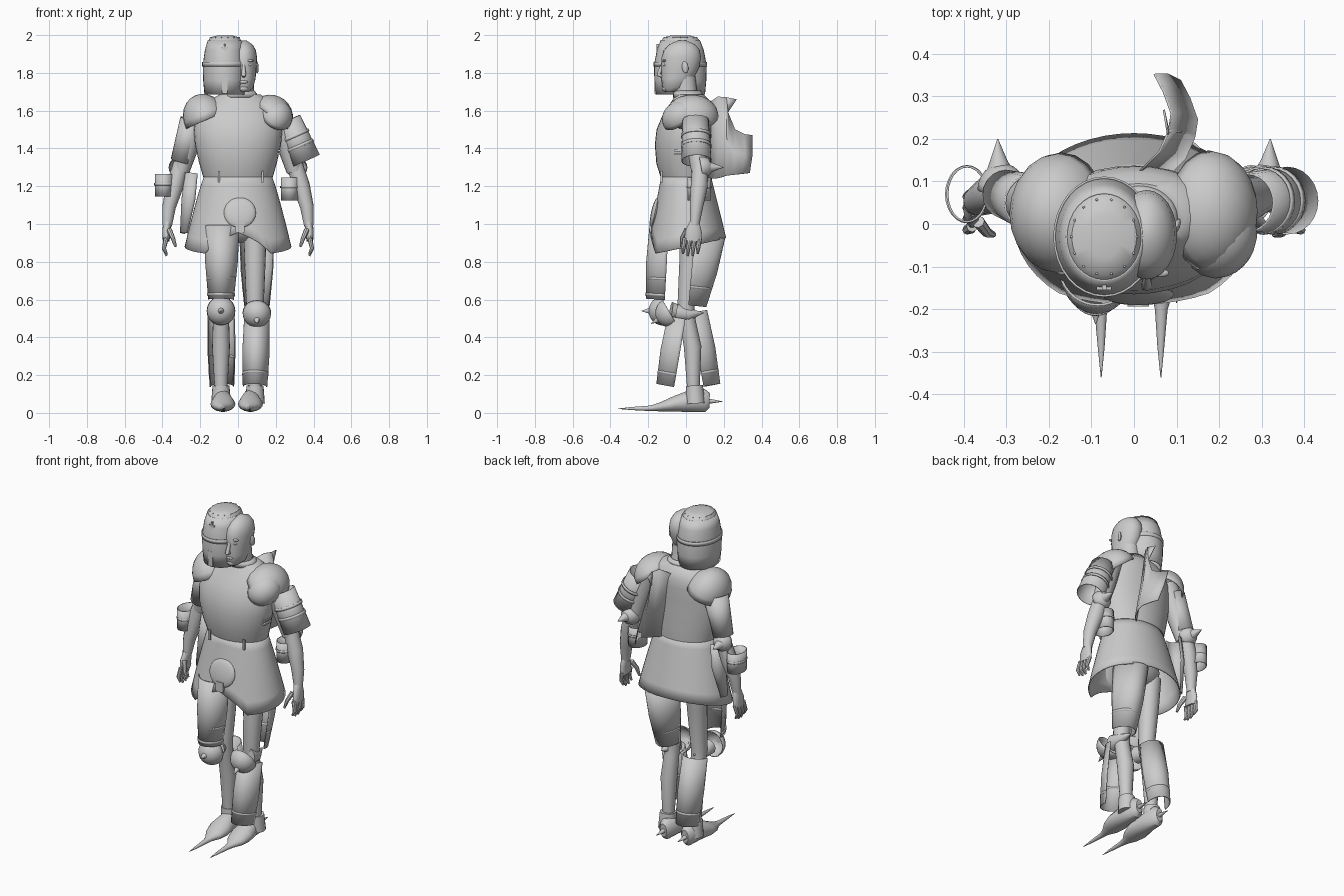
import bpy, bmesh
from math import sin, cos, pi, radians
from mathutils import Vector, Euler, Matrix

cube = bpy.data.objects.get("Cube")
if cube:
    bpy.data.objects.remove(cube)

steel = bpy.data.materials.new("steel_grey")
steel.use_nodes = True
steel.diffuse_color = (0.6, 0.6, 0.6, 1)
steel.node_tree.nodes["Principled BSDF"].inputs["Base Color"].default_value = steel.diffuse_color


def finish(name, bm, thick=0, angle=40):
    bmesh.ops.recalc_face_normals(bm, faces=bm.faces)
    mesh = bpy.data.meshes.new(name)
    bm.to_mesh(mesh)
    bm.free()
    mesh.materials.append(steel)
    for face in mesh.polygons:
        face.use_smooth = True
    mesh.set_sharp_from_angle(angle=radians(angle))
    obj = bpy.data.objects.new(name, mesh)
    bpy.context.scene.collection.objects.link(obj)
    if thick:
        mod = obj.modifiers.new("thickness", "SOLIDIFY")
        mod.thickness, mod.offset = thick, 0
    return obj


def skin(name, rows, closed, cap, thick=0):
    """Bridge rows of points into a surface."""
    bm = bmesh.new()
    grid = [[bm.verts.new(p) for p in row] for row in rows]
    n = len(grid[0])
    for low, high in zip(grid, grid[1:]):
        for i in range(n if closed else n - 1):
            j = (i + 1) % n
            bm.faces.new((low[i], low[j], high[j], high[i]))
    if closed and cap:
        bm.faces.new(grid[0])
        bm.faces.new(grid[-1])
    return finish(name, bm, thick)


def loft(name, rings, n=20, arc=None, thick=0, flat=False):
    """Elliptical rings (x, y, z, rx, ry); an arc in degrees leaves an open plate."""
    start, end = arc or (0, 360)
    steps = n if arc is None else n + 1
    rows = []
    for k, (x, y, z, rx, ry) in enumerate(rings):
        ahead, behind = rings[min(k + 1, len(rings) - 1)], rings[max(k - 1, 0)]
        t = (Vector(ahead[:3]) - Vector(behind[:3])).normalized()
        if flat:
            t = Vector((0, 0, 1))
        if t.z < -0.2:
            t = -t
        u = Vector((1, 0, 0))
        u = (u - t * u.dot(t)).normalized()
        v = t.cross(u)
        angles = [radians(start + (end - start) * i / n) for i in range(steps)]
        rows.append([Vector((x, y, z)) + u * rx * cos(a) + v * ry * sin(a) for a in angles])
    return skin(name, rows, arc is None, not thick, thick)


def limb(name, points, radii, n=14, **options):
    return loft(name, [(*p, r, r) for p, r in zip(points, radii)], n, **options)


def ball(name, centre, size, turn=(0, 0, 0), half=False, thick=0):
    bm = bmesh.new()
    bmesh.ops.create_uvsphere(bm, u_segments=20, v_segments=12, radius=1)
    if half:
        bmesh.ops.delete(bm, geom=[v for v in bm.verts if v.co.z < -0.1], context="VERTS")
    spin = Euler([radians(a) for a in turn]).to_matrix().to_4x4()
    place = Matrix.Translation(centre) @ spin @ Matrix.Diagonal((*size, 1))
    bmesh.ops.transform(bm, matrix=place, verts=bm.verts)
    return finish(name, bm, thick)


def block(name, centre, size):
    bm = bmesh.new()
    bmesh.ops.create_cube(bm, size=1)
    place = Matrix.Translation(centre) @ Matrix.Diagonal((*size, 1))
    bmesh.ops.transform(bm, matrix=place, verts=bm.verts)
    return finish(name, bm)


# Head, set beside the helmet
hx = 0.03
loft("head", [(hx, -.07, 1.70, .025, .04), (hx, -.06, 1.72, .05, .065), (hx, -.045, 1.77, .063, .085),
              (hx, -.03, 1.83, .068, .1), (hx, -.025, 1.88, .071, .105), (hx, -.022, 1.92, .065, .095),
              (hx, -.02, 1.95, .047, .07), (hx, -.02, 1.972, .015, .02)], 24, flat=True)
loft("neck", [(hx - .01, .02, 1.6, .075, .07), (hx, .0, 1.68, .055, .06), (hx, -.01, 1.78, .055, .06)], flat=True)
limb("nose", [(hx, -.122, 1.85), (hx, -.138, 1.81), (hx, -.145, 1.79), (hx, -.12, 1.78)], [.006, .011, .013, .008])
ball("lips", (hx, -.122, 1.752), (.022, .01, .009))
ball("chin", (hx, -.108, 1.718), (.025, .02, .018))
for s in (-1, 1):
    ball("ear", (hx + s * .07, -.005, 1.83), (.008, .018, .032), (10, 0, -s * 20))
    ball("eye", (hx + s * .028, -.113, 1.842), (.013, .009, .008))
    ball("brow", (hx + s * .03, -.115, 1.865), (.022, .01, .007))

# Great helmet with visor band, small cross and riveted crown
kx, ky = -0.07, -0.03
loft("helmet", [(kx, ky, 1.685, .105, .128), (kx, ky, 1.76, .112, .135), (kx, ky, 1.84, .114, .137),
                (kx, ky, 1.92, .103, .122), (kx, ky, 1.972, .088, .102)], 32, thick=.005, flat=True)
loft("helmet_crown", [(kx, ky, 1.97, .088, .102), (kx, ky, 1.988, .076, .088), (kx, ky, 1.998, .04, .05)], 32, flat=True)
loft("helmet_visor_band", [(kx, ky, z, .117, .139) for z in (1.835, 1.858)], 32, thick=.005, flat=True)
block("helmet_slot", (kx, -.164, 1.735), (.03, .008, .09))
block("helmet_cross_upright", (kx, -.149, 1.925), (.01, .012, .055))
block("helmet_cross_arm", (kx, -.15, 1.93), (.035, .01, .01))
for i in range(14):
    a = 2 * pi * i / 14
    ball("crown_rivet", (kx + .077 * cos(a), ky + .089 * sin(a), 1.987), (.003, .003, .003))

# Torso armour
loft("cuirass", [(0, 0, 1.25, .185, .135), (0, -.01, 1.32, .205, .147), (0, -.015, 1.42, .228, .15),
                 (0, -.01, 1.5, .234, .146), (0, .005, 1.57, .222, .132), (.005, .02, 1.62, .195, .115),
                 (.01, .025, 1.66, .15, .095), (.01, .02, 1.685, .11, .075)], 32, flat=True)
loft("gorget", [(.01, .015, 1.67, .1, .08), (.015, .005, 1.705, .07, .07)], 24, thick=.006, flat=True)
for x in (-.1, .13):
    block("waist_strap", (x, -.13, 1.25), (.012, .012, .06))
for z in (1.37, 1.39):
    block("side_buckle", (.215, -.03, z), (.02, .06, .01))

# Flared skirt, arched over the groin
rows = []
for step in range(7):
    t = step / 6
    row = []
    for i in range(48):
        a = 2 * pi * i / 48
        x, y = cos(a), sin(a)
        hem = .88 + .045 * y
        if y < 0:
            hem += .12 * max(0, 1 - abs(x) / .55) ** .5
        z = 1.27 + (hem - 1.27) * t
        f = (1.27 - z) / .4
        row.append((x * (.17 + .112 * f ** .85), .012 * f + y * (.125 + .087 * f), z))
    rows.append(row)
skin("skirt", rows, True, False, .006)
ball("codpiece", (.01, -.165, 1.06), (.085, .02, .082), (-12, 0, 0))
block("codpiece_tab", (.01, -.188, .985), (.05, .012, .06))
ball("pelvis", (0, .03, 1.0), (.14, .09, .1))

# Pauldrons
ball("right_pauldron", (-.17, .025, 1.55), (.115, .14, .14), (0, -24, 0), True, .006)
ball("left_pauldron", (.175, .03, 1.57), (.115, .14, .11), (0, 38, 0), True, .006)
ball("left_pauldron_lame", (.2, -.03, 1.565), (.085, .1, .085), (35, 35, 0), True, .005)

# Loose curved plate on the back
plate = [(.12, 1.64, 1.24, .04), (.17, 1.675, 1.24, .09), (.215, 1.67, 1.25, .11), (.222, 1.59, 1.255, .112),
         (.26, 1.5, 1.26, .118), (.31, 1.475, 1.265, .1), (.352, 1.47, 1.27, .078)]
skin("back_plate", [[(x - .03, y, top), (x, y, (top + low) / 2), (x + .03, y - .015, low)]
                    for y, top, low, x in plate], False, False, .005)
skin("back_plate_tip", [[(.08, .21, 1.672), (.082, .215, 1.59)], [(.07, .268, 1.66), (.08, .222, 1.59)]],
     False, False, .005)

# Arms with hands, elbow guards and bracers
for s in (-1, 1):
    side = "left_" if s > 0 else "right_"
    limb(side + "upper_arm", [(s * .2, .04, 1.6), (s * .25, .055, 1.45), (s * .3, .07, 1.28)], [.065, .057, .043])
    limb(side + "forearm", [(s * .3, .075, 1.32), (s * .335, .07, 1.2), (s * .365, .055, 1.09), (s * .375, .045, .99)],
         [.042, .046, .036, .025])
    loft(side + "palm", [(s * .373, .045, 1.01, .022, .027), (s * .38, .04, .96, .021, .045),
                         (s * .38, .035, .91, .018, .046)], 14)
    for i in range(4):
        y = .072 - i * .026
        limb(side + "finger", [(s * .38, y, .925), (s * .392, y - .008, .87),
                               (s * .378, y - .01, .825 + .012 * abs(i - 1.5))], [.013, .011, .006], 8)
    limb(side + "thumb", [(s * .365, .005, .97), (s * .345, -.02, .925), (s * .33, -.025, .88)], [.015, .012, .007], 8)
    ball(side + "elbow_guard", (s * .31, .08, 1.3), (.055, .055, .06), (-80, 0, 0), True, .005)
    limb(side + "elbow_spike", [(s * .315, .115, 1.3), (s * .318, .15, 1.3), (s * .32, .2, 1.3)], [.035, .02, .001], 12)

limb("left_arm_plate", [(.265, .05, 1.55), (.36, .055, 1.335)], [.068, .077], 24, thick=.005)
for f in (.35, .6):
    limb("left_arm_band", [(.265 + .095 * (f + d), .055, 1.55 - .215 * (f + d)) for d in (0, .07)],
         [.077, .078], 24, thick=.005)
limb("right_arm_plate", [(-.24, .05, 1.55), (-.3, .07, 1.33)], [.065, .055], 20, thick=.005)
loft("right_bracer", [(-.392, .07, z, .046, .065) for z in (1.145, 1.265)], 24, thick=.005, flat=True)
loft("left_bracer", [(.275, .07, z, .046, .06) for z in (1.125, 1.245)], 24, thick=.005, flat=True)
for x, z in ((-.392, 1.205), (.275, 1.19)):
    loft("bracer_band", [(x, .07, z + d, .049, .066) for d in (0, .012)], 24, thick=.005, flat=True)
limb("right_vambrace", [(-.235, .06, 1.27), (-.25, .06, 1.13), (-.28, .04, .95)], [.042, .047, .025], 14,
     arc=(90, 300), thick=.005)

# Legs and pointed armoured shoes
for s in (-1, 1):
    side = "left_" if s > 0 else "right_"
    x = s * .09
    limb(side + "leg", [(x, .03, .97), (x, .02, .8), (x, .0, .56), (x, .01, .48), (x, .035, .35), (x, .04, .1)],
         [.062, .056, .046, .043, .047, .032], 18)
    foot = s * .073 - .007
    loft(side + "shoe", [(foot, .125, .065, .022, .04), (foot, .1, .066, .043, .062), (foot, .02, .062, .05, .058),
                         (foot, -.06, .047, .066, .042), (foot, -.12, .034, .052, .028),
                         (foot, -.165, .027, .024, .018), (foot - s * .002, -.2, .024, .015, .014),
                         (foot - s * .003, -.29, .023, .008, .008), (foot - s * .003, -.36, .022, .001, .001)], 18)
    limb(side + "shoe_cuff", [(x, .05, .05), (x, .045, .145)], [.052, .045], 18)
    limb(side + "spur", [(foot, .11, .062), (foot, .195, .06)], [.016, .001], 10)


def leg_plate(name, top, bottom, arc, bands=()):
    """Half-round plate between two rings, with thin raised bands."""
    top, bottom = Vector(top), Vector(bottom)
    belly = (top + bottom) / 2 + Vector((0, 0, 0, .006, .008))
    loft(name, [top, belly, bottom], 20, arc, .006)
    for f in bands:
        lip = Vector((0, 0, 0, .004, .004))
        loft(name + "_band", [top.lerp(bottom, f + d) + lip for d in (0, .035)], 20, arc, .006)


front, rear = (175, 365), (-5, 185)
leg_plate("right_thigh_plate", (-.085, -.1, .99, .09, .09), (-.09, -.12, .6, .065, .09), front, (.7, .92))
leg_plate("left_thigh_plate", (.1, .06, .94, .09, .145), (.1, .02, .57, .065, .085), rear, (.72,))
leg_plate("left_shin_plate", (.1, -.01, .5, .065, .085), (.09, -.07, .14, .062, .085), front, (.6, .8))
leg_plate("right_shin_plate", (-.09, .03, .53, .07, .08), (-.085, .1, .14, .062, .08), rear, (.6, .8))

# Knee guards with spikes and side wings
for x, y, z, tilt in ((-.09, -.12, .54, 90), (.1, -.085, .53, 120)):
    ball("knee_guard", (x, y, z), (.073, .075, .075), (tilt, 0, 0), True, .006)
    tip = Vector((0, -sin(radians(tilt)), cos(radians(tilt))))
    centre = Vector((x, y, z))
    limb("knee_spike", [centre + tip * d for d in (.065, .085, .115)], [.02, .012, .001], 10)
    limb("knee_wing", [(x, y + .04, z), (x * 1.1, y + .1, z - .01), (x, y + .18, z)], [.05, .035, .001], 10)
